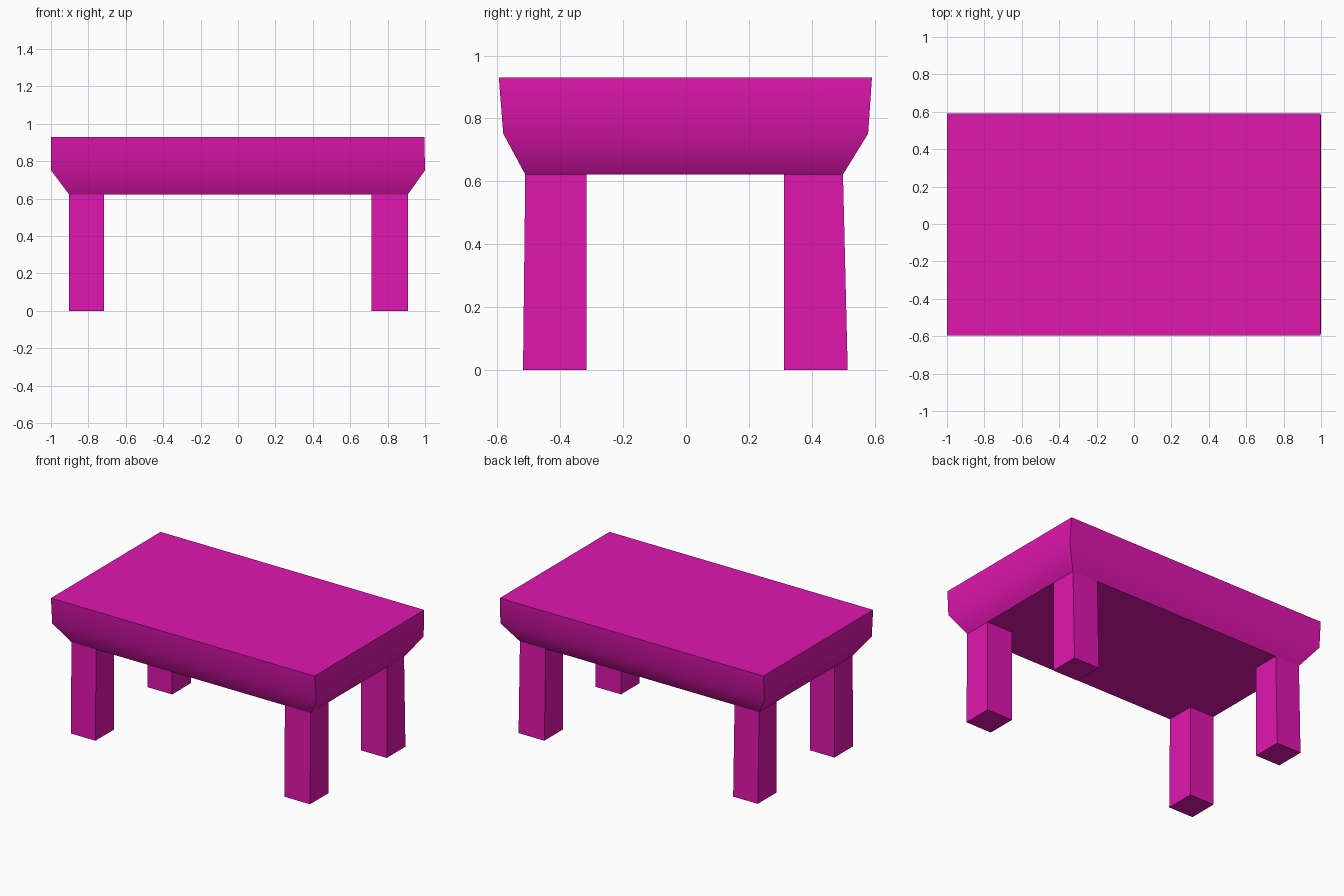
import bpy, bmesh
from math import radians

if "Cube" in bpy.data.objects:
    bpy.data.objects.remove(bpy.data.objects["Cube"])

pink = bpy.data.materials.new("pink")
pink.diffuse_color = (0.75, 0.008, 0.43, 1)
pink.use_nodes = True
pink.node_tree.nodes["Principled BSDF"].inputs["Base Color"].default_value = pink.diffuse_color


def loft(name, rings):
    """Stack rectangles (x0, x1, y0, y1, z) from bottom to top into a closed solid."""
    bm = bmesh.new()
    loops = [[bm.verts.new((x, y, z)) for x, y in ((x0, y0), (x1, y0), (x1, y1), (x0, y1))]
             for x0, x1, y0, y1, z in rings]
    bm.faces.new(loops[0][::-1])
    bm.faces.new(loops[-1])
    for low, high in zip(loops, loops[1:]):
        for i in range(4):
            j = (i + 1) % 4
            bm.faces.new((low[i], low[j], high[j], high[i]))
    bmesh.ops.recalc_face_normals(bm, faces=bm.faces)
    mesh = bpy.data.meshes.new(name)
    bm.to_mesh(mesh)
    bm.free()
    mesh.materials.append(pink)
    obj = bpy.data.objects.new(name, mesh)
    bpy.context.collection.objects.link(obj)
    return obj


UNDERSIDE = 0.622

# Thick table top with a chamfered, softly shaded lower edge
top = loft("table_top", [
    (-0.903, 0.908, -0.511, 0.499, UNDERSIDE),
    (-1.0, 1.0, -0.581, 0.579, 0.752),
    (-1.0, 0.996, -0.595, 0.591, 0.93),
])
bpy.context.view_layer.objects.active = top
top.select_set(True)
bpy.ops.object.shade_smooth_by_angle(angle=radians(45))

# Four square legs, outer faces splaying slightly towards the floor
for side, x0, x1 in (("left", -0.903, -0.717), ("right", 0.713, 0.908)):
    loft(f"front_{side}_leg", [(x0, x1, -0.518, -0.316, 0),
                               (x0, x1, -0.511, -0.316, UNDERSIDE)])
    loft(f"back_{side}_leg", [(x0, x1, 0.312, 0.514, 0),
                              (x0, x1, 0.312, 0.499, UNDERSIDE)])
